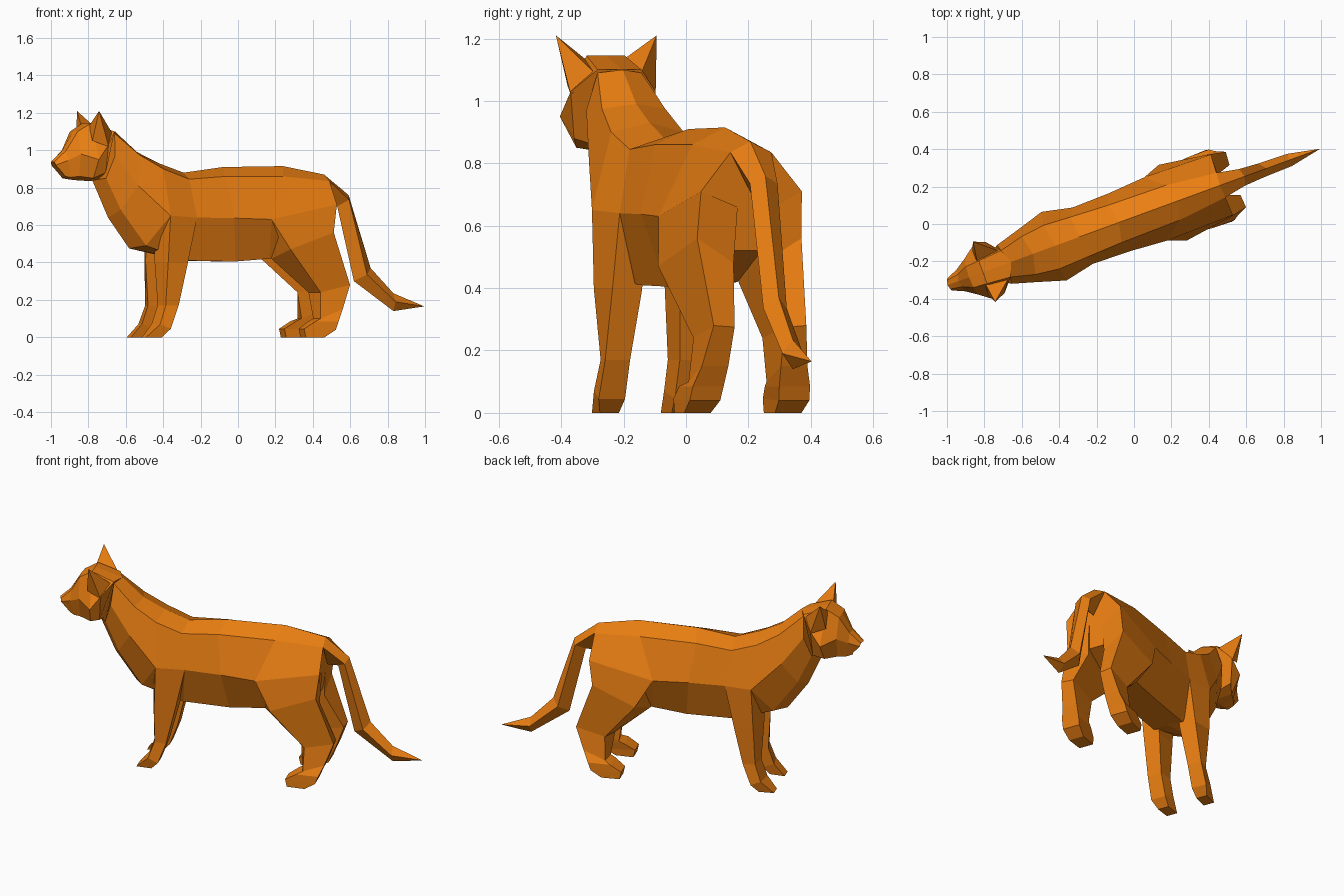
import bpy, bmesh, math

# Everything is modelled along local x (nose at -x), then turned 20 degrees
TURN, SHIFT = math.radians(20.1), (0, 0.038, 0)
fur = bpy.data.materials.new("orange_fur")
fur.diffuse_color = (0.82, 0.21, 0.006, 1)


def symmetric(half):
    """Complete a half cross-section (top to bottom) across y = 0."""
    return half + [(x, -y, z) for x, y, z in reversed(half) if y > 0]


def loft(name, rings, mirror=False):
    """Skin a row of rings; a ring holding one point closes to a tip."""
    bm = bmesh.new()
    vs = [[bm.verts.new(p) for p in r] for r in rings]
    for a, b in zip(vs, vs[1:]):
        n = len(a)
        for i in range(n):
            j = (i + 1) % n
            if len(b) == 1:
                bm.faces.new((a[i], a[j], b[0]))
            else:
                bm.faces.new((a[i], a[j], b[j], b[i]))
    for r in (vs[0], vs[-1]):
        if len(r) > 2:
            bm.faces.new(r)
    bmesh.ops.recalc_face_normals(bm, faces=bm.faces)
    me = bpy.data.meshes.new(name)
    bm.to_mesh(me)
    bm.free()
    me.materials.append(fur)
    ob = bpy.data.objects.new(name, me)
    bpy.context.collection.objects.link(ob)
    ob.rotation_euler.z = TURN
    ob.location = SHIFT
    if mirror:
        m = ob.modifiers.new("mirror", 'MIRROR')
        m.use_axis = (False, True, False)
        m.use_mirror_merge = False
    return ob


# Neck and trunk: spine, back edge, flank, belly edge, belly
trunk = [
    [(-.70, 0, 1.10), (-.73, .075, 1.09), (-.74, .11, .97), (-.78, .08, .85), (-.83, 0, .84)],
    [(-.575, 0, .99), (-.60, .108, .975), (-.62, .145, .81), (-.70, .09, .68), (-.74, 0, .64)],
    [(-.45, 0, .93), (-.47, .124, .90), (-.455, .195, .65), (-.56, .10, .49), (-.62, 0, .475)],
    [(-.31, 0, .88), (-.32, .116, .845), (-.292, .16, .64), (-.32, .09, .41), (-.32, 0, .41)],
    [(-.085, 0, .91), (-.11, .106, .86), (-.08, .165, .637), (-.05, .09, .405), (-.05, 0, .405)],
    [(.255, 0, .915), (.22, .10, .86), (.125, .18, .63), (.15, .08, .42), (.15, 0, .42)],
    [(.49, 0, .87), (.495, .07, .835), (.50, .172, .71), (.46, .10, .52), (.46, 0, .52)],
]
loft("body", [symmetric(h) for h in trunk])

# Head: crown, crown edge, cheek, jaw edge, chin
skull = [
    [(-.70, 0, 1.10), (-.73, .075, 1.10), (-.79, .145, 1.03), (-.80, .13, .88), (-.80, 0, .84)],
    [(-.86, 0, 1.145), (-.86, .065, 1.145), (-.85, .16, .95), (-.86, .10, .85), (-.85, 0, .835)],
    [(-.94, 0, 1.10), (-.935, .06, 1.10), (-.93, .10, .98), (-.93, .07, .86), (-.93, 0, .84)],
    [(-1.0, 0, 1.0), (-.99, .035, 1.0), (-.99, .06, .945), (-.97, .05, .855), (-.97, 0, .845)],
    [(-1.062, 0, .94), (-1.055, .025, .937), (-1.05, .035, .92), (-.995, .035, .86), (-1.0, 0, .85)],
]
loft("head", [symmetric(h) for h in skull])

# Ears
loft("ear", [[(-.87, .06, 1.13), (-.745, .08, 1.09), (-.79, .145, 1.02), (-.875, .125, 1.05)],
             [(-.854, .172, 1.21)]], mirror=True)

# Tail: ridge, side, underside
tail = [
    [(.49, 0, .87), (.495, .07, .835), (.50, 0, .70)],
    [(.63, 0, .76), (.615, .047, .735), (.565, 0, .70)],
    [(.755, 0, .37), (.72, .04, .335), (.66, 0, .30)],
    [(.885, 0, .235), (.885, .035, .19), (.885, 0, .14)],
    [(1.06, 0, .165)],
]
loft("tail", [symmetric(h) for h in tail])

# Legs, rings from top to sole: outer front, outer back, inner back, inner front
loft("front_leg", [
    [(-.455, .195, .65), (-.292, .16, .64), (-.30, .06, .60), (-.50, .06, .60)],
    [(-.465, .185, .40), (-.345, .165, .40), (-.345, .065, .39), (-.50, .07, .40)],
    [(-.47, .16, .17), (-.40, .17, .17), (-.40, .085, .17), (-.485, .075, .17)],
    [(-.505, .17, .07), (-.447, .175, .045), (-.447, .085, .045), (-.52, .075, .07)],
    [(-.578, .15, 0), (-.49, .155, 0), (-.49, .09, 0), (-.578, .085, 0)],
], mirror=True)

loft("hind_leg", [
    [(.125, .18, .63), (.50, .172, .71), (.48, .04, .66), (.15, .05, .60)],
    [(.22, .216, .47), (.48, .178, .56), (.47, .05, .48), (.16, .08, .42)],
    [(.41, .165, .24), (.58, .158, .28), (.575, .085, .275), (.37, .085, .24)],
    [(.405, .18, .10), (.53, .18, .15), (.53, .09, .15), (.395, .09, .10)],
    [(.37, .20, .085), (.50, .20, .085), (.50, .095, .085), (.365, .095, .085)],
    [(.305, .195, .045), (.482, .204, .04), (.482, .10, .04), (.305, .11, .045)],
    [(.315, .195, 0), (.42, .20, 0), (.42, .11, 0), (.315, .11, 0)],
], mirror=True)
